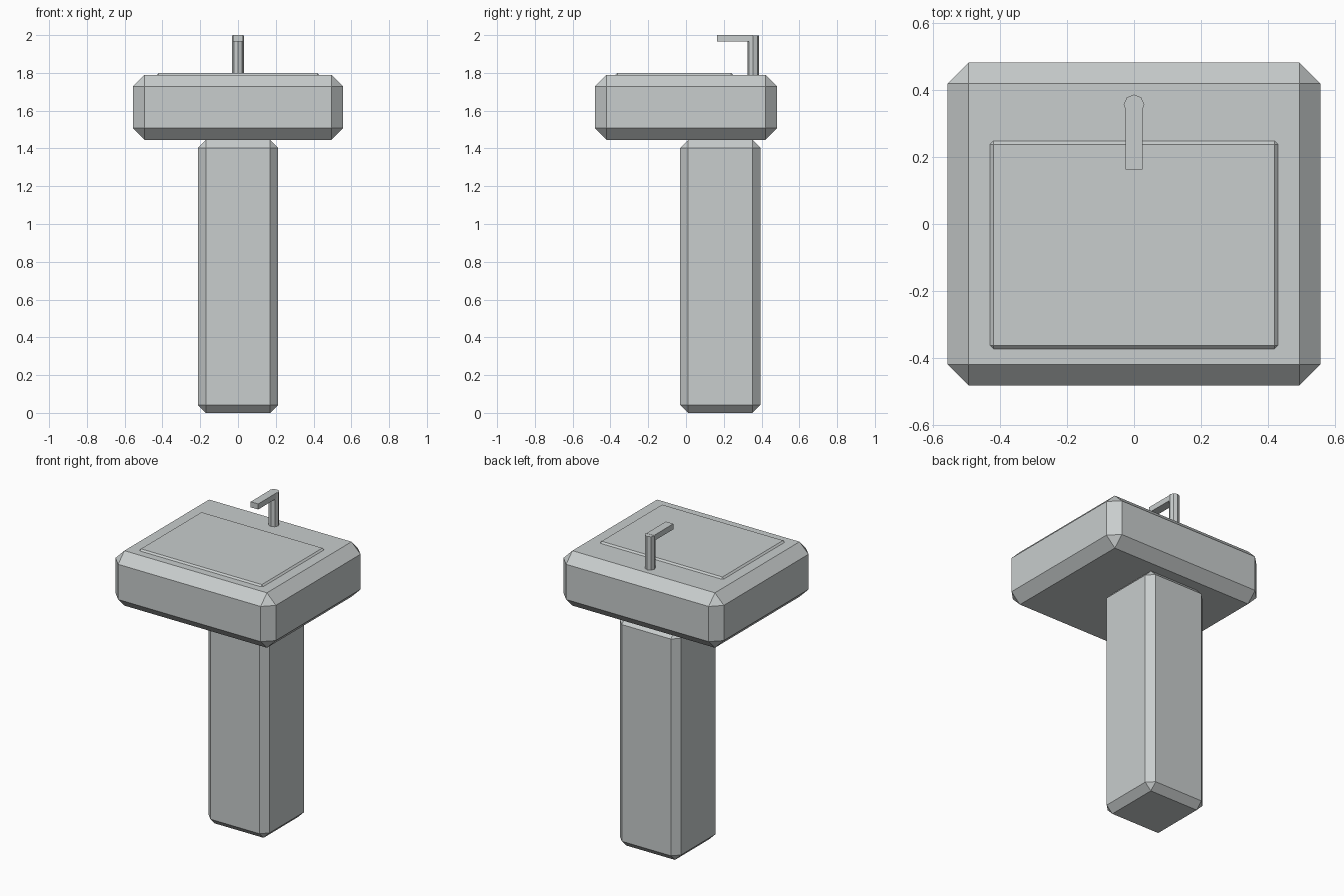
import bpy
import bmesh
from mathutils import Matrix, Vector

if "Cube" in bpy.data.objects:
    bpy.data.objects.remove(bpy.data.objects["Cube"], do_unlink=True)

# Single ceramic grey
ceramic = bpy.data.materials.new("ceramic_grey")
ceramic.use_nodes = True
colour = (0.58, 0.61, 0.61, 1.0)
ceramic.diffuse_color = colour
ceramic.node_tree.nodes["Principled BSDF"].inputs["Base Color"].default_value = colour


def finish(name, bm):
    bmesh.ops.recalc_face_normals(bm, faces=bm.faces[:])
    mesh = bpy.data.meshes.new(name)
    bm.to_mesh(mesh)
    bm.free()
    mesh.materials.append(ceramic)
    obj = bpy.data.objects.new(name, mesh)
    bpy.context.collection.objects.link(obj)
    return obj


def block(name, low, high, chamfer=0.0):
    """Box between two corners with flat chamfered edges."""
    low, high = Vector(low), Vector(high)
    bm = bmesh.new()
    place = Matrix.Translation((low + high) / 2) @ Matrix.Diagonal((high - low).to_4d())
    place[3][3] = 1.0
    bmesh.ops.create_cube(bm, size=1.0, matrix=place)
    if chamfer:
        bmesh.ops.bevel(bm, geom=bm.edges[:], offset=chamfer, offset_type='OFFSET',
                        segments=1, profile=0.5, affect='EDGES')
    return finish(name, bm)


def post(name, centre, radius, bottom, top, sides):
    """Upright low-poly cylinder."""
    bm = bmesh.new()
    place = Matrix.Translation((centre[0], centre[1], (bottom + top) / 2))
    bmesh.ops.create_cone(bm, cap_ends=True, segments=sides, radius1=radius,
                          radius2=radius, depth=top - bottom, matrix=place)
    return finish(name, bm)


# Pedestal and basin
block("pedestal", (-0.212, -0.031, 0), (0.212, 0.394, 1.445), 0.042)
block("basin", (-0.557, -0.482, 1.445), (0.557, 0.482, 1.79), 0.062)
block("basin_panel", (-0.43, -0.373, 1.76), (0.43, 0.248, 1.80), 0.01)

# Tap
post("tap_post", (0, 0.356), 0.031, 1.78, 1.999, 8)
block("tap_spout", (-0.026, 0.163, 1.965), (0.026, 0.355, 2.0))
